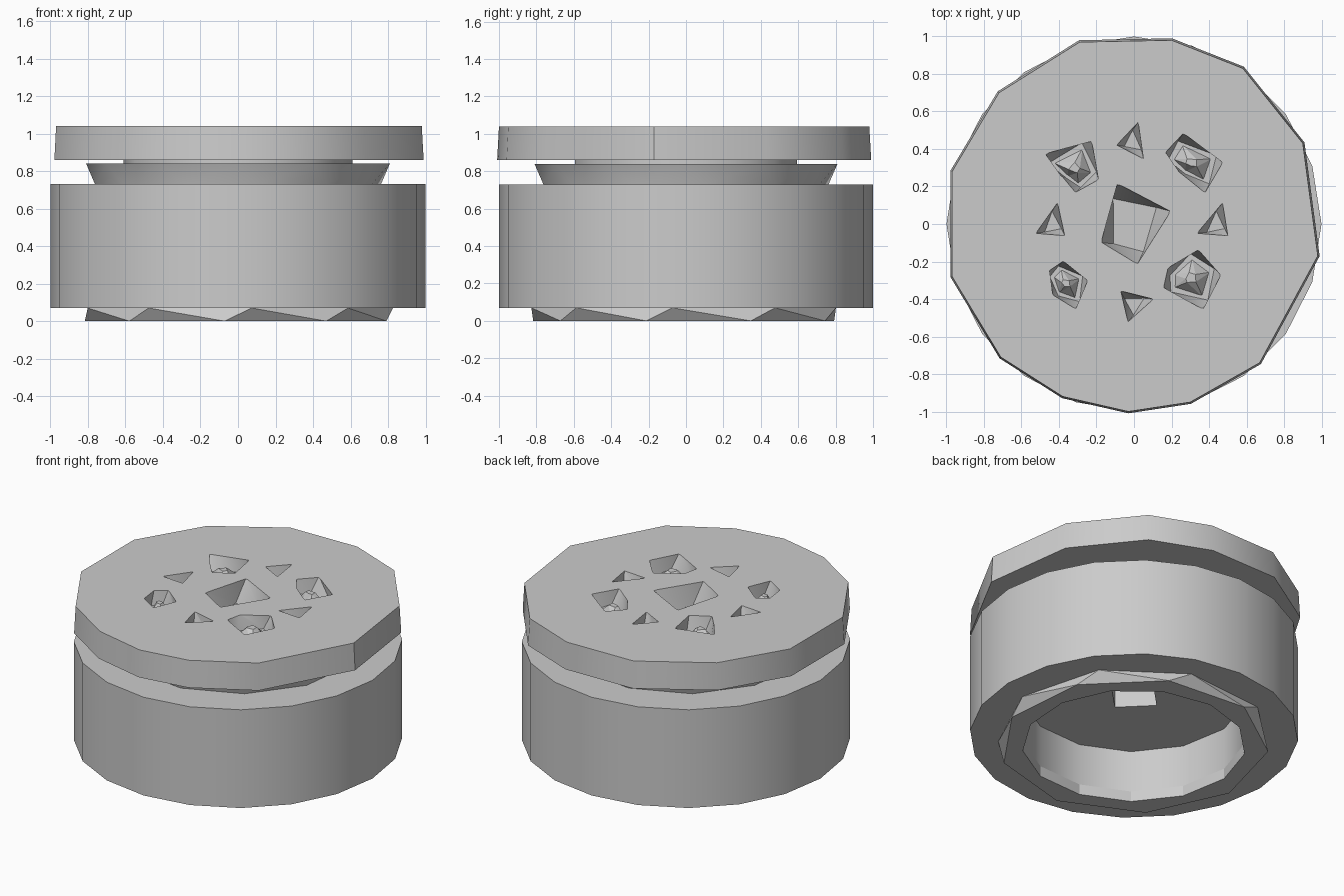
import bpy, bmesh, math
from mathutils import Vector

cube = bpy.data.objects.get("Cube")
if cube:
    bpy.data.objects.remove(cube, do_unlink=True)

gray = bpy.data.materials.new("plain_gray")
gray.use_nodes = True
gray.diffuse_color = (0.6, 0.6, 0.6, 1)
gray.node_tree.nodes["Principled BSDF"].inputs["Base Color"].default_value = (0.6, 0.6, 0.6, 1)


def ring(radius, sides, turn=0):
    """Points of a regular polygon, turned by some degrees."""
    step = math.tau / sides
    start = math.radians(turn)
    return [(radius * math.cos(start + i * step), radius * math.sin(start + i * step))
            for i in range(sides)]


def reshape(points, scale, turn=0):
    """Scale and turn an outline about its own middle."""
    mid = sum((Vector(p) for p in points), Vector((0, 0))) / len(points)
    c, s = math.cos(math.radians(turn)) * scale, math.sin(math.radians(turn)) * scale
    result = []
    for p in points:
        d = Vector(p) - mid
        result.append((mid.x + d.x * c - d.y * s, mid.y + d.x * s + d.y * c))
    return result


def loft(name, low, z0, high, z1, facets=False):
    """Solid between two outlines with equal point counts."""
    bm = bmesh.new()
    a = [bm.verts.new((x, y, z0)) for x, y in low]
    b = [bm.verts.new((x, y, z1)) for x, y in high]
    bm.faces.new(a)
    bm.faces.new(b)
    n = len(a)
    sides = [bm.faces.new((a[i], a[(i + 1) % n], b[(i + 1) % n], b[i])) for i in range(n)]
    if facets:
        bmesh.ops.triangulate(bm, faces=sides)
    bmesh.ops.recalc_face_normals(bm, faces=bm.faces)
    mesh = bpy.data.meshes.new(name)
    bm.to_mesh(mesh)
    bm.free()
    mesh.materials.append(gray)
    obj = bpy.data.objects.new(name, mesh)
    bpy.context.collection.objects.link(obj)
    return obj


def select(obj):
    bpy.ops.object.select_all(action='DESELECT')
    obj.select_set(True)
    bpy.context.view_layer.objects.active = obj


def cut(obj, cutter):
    """Carve the cutter out of the part and discard it."""
    cutter.hide_render = True
    mod = obj.modifiers.new("cut", 'BOOLEAN')
    mod.operation = 'DIFFERENCE'
    mod.solver = 'EXACT'
    mod.object = cutter
    select(obj)
    bpy.ops.object.modifier_apply(modifier=mod.name)
    bpy.data.objects.remove(cutter, do_unlink=True)


# Main drum and twisted foot ring, both opened by a wide bore from below
drum = loft("drum", ring(1, 20), 0.07, ring(1, 20), 0.73)
foot = loft("foot_ring", ring(0.82, 9, 25), 0, ring(0.83, 9, 35), 0.07, True)
for part in (drum, foot):
    bore = ring(0.68, 13, 10)
    cut(part, loft("bore", bore, -0.1, bore, 0.35))
socket = ring(0.18, 4, 0)
cut(drum, loft("socket", socket, 0.3, socket, 0.6))

# Stepped neck
neck = loft("neck", ring(0.77, 12, 8), 0.73, ring(0.81, 12, 0), 0.84, True)
collar = loft("collar", ring(0.61, 14), 0.84, ring(0.61, 14), 0.86)

# Wide uneven cap
outline = [(.2, .98), (-.29, .97), (-.72, .7), (-.97, .28), (-.97, -.28),
           (-.71, -.71), (-.38, -.92), (-.03, -1), (.3, -.95), (.67, -.74),
           (.98, -.17), (.9, .43), (.58, .83)]
cap = loft("cap", reshape(outline, 1.01), 0.86, outline, 1.04)

# Pits sunk in the cap: middle, four triangles, four wider recesses
middle = [(-.09, .21), (-.17, -.1), (.02, -.21), (.19, .07)]
triangles = [[(.02, .54), (-.09, .42), (.05, .35)],
             [(-.41, .11), (-.52, -.05), (-.37, -.06)],
             [(.47, .11), (.34, -.05), (.5, -.06)],
             [(-.07, -.36), (-.03, -.52), (.1, -.4)]]
recesses = [[(.26, .48), (.17, .38), (.25, .27), (.38, .17), (.47, .33)],
            [(-.23, .44), (-.47, .37), (-.38, .25), (-.31, .17), (-.19, .24)],
            [(-.38, -.2), (-.45, -.25), (-.43, -.38), (-.31, -.45), (-.25, -.3)],
            [(.34, -.14), (.18, -.24), (.16, -.34), (.37, -.45), (.46, -.27)]]
for pit, floor, depth in ([(middle, 0.75, 0.14)] + [(t, 0.6, 0.1) for t in triangles]
                          + [(r, 0.85, 0.09) for r in recesses]):
    top = reshape(pit, 1)
    slope = (reshape(pit, floor, 15))
    # the walls run on slightly above the surface for a clean cut
    rim = [(x + (x - u) * 0.1, y + (y - v) * 0.1) for (x, y), (u, v) in zip(top, slope)]
    cut(cap, loft("pit", slope, 1.04 - depth, rim, 1.04 + depth * 0.1, True))

# Small faceted studs inside the wider recesses
studs = [loft("recess_stud_%d" % (i + 1), reshape(r, 0.7, 10), 0.94,
              reshape(r, 0.2, 30), 1.01, True)
         for i, r in enumerate(recesses)]

# Soft shading on shallow angles, crisp edges elsewhere
for part in (drum, neck, collar, cap):
    select(part)
    bpy.ops.object.shade_smooth_by_angle(angle=math.radians(35))
